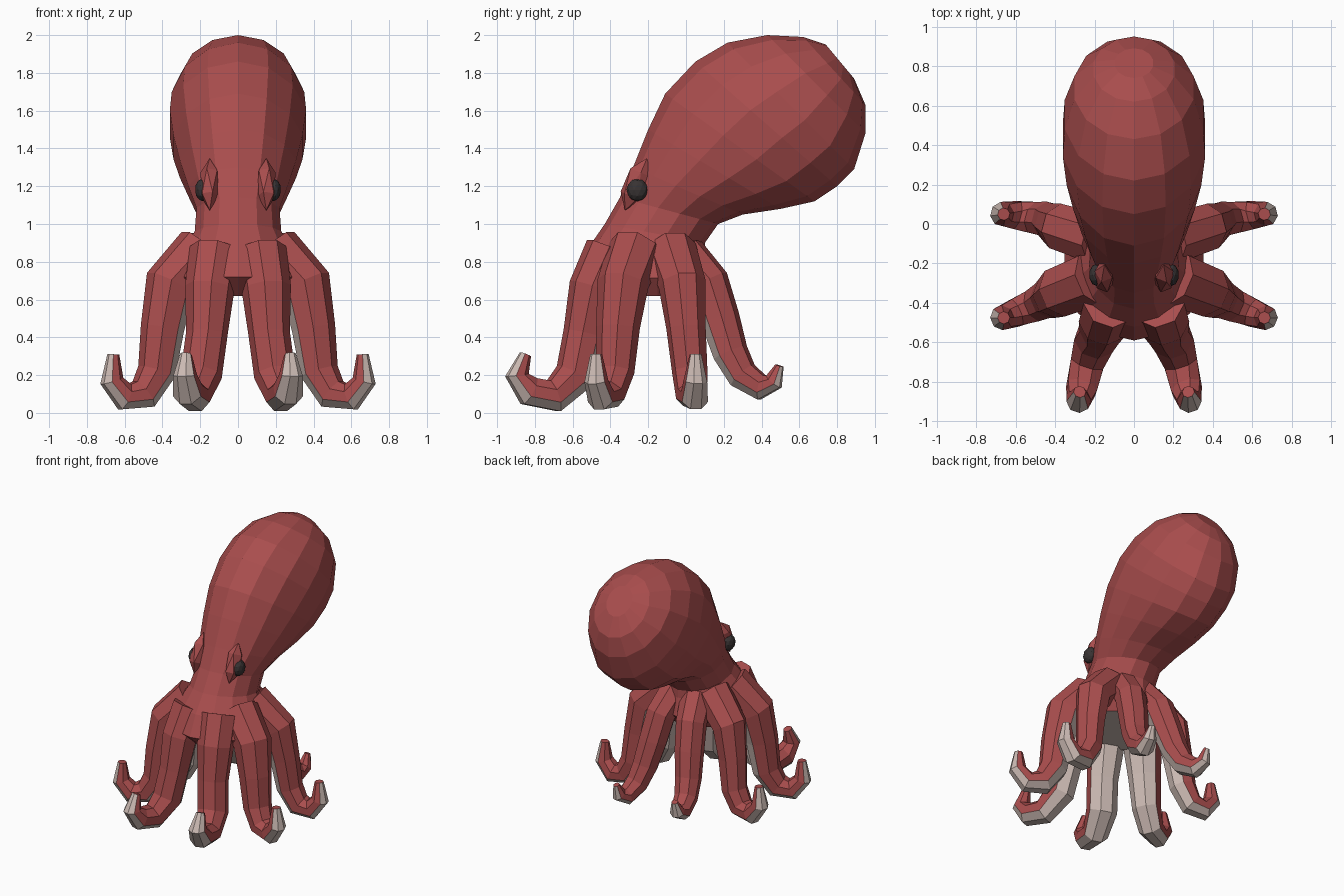
import bpy, bmesh, math
from mathutils import Vector

if "Cube" in bpy.data.objects:
    bpy.data.objects.remove(bpy.data.objects["Cube"])


def material(name, col):
    m = bpy.data.materials.new(name)
    m.diffuse_color = (*col, 1)
    m.use_nodes = True
    m.node_tree.nodes["Principled BSDF"].inputs["Base Color"].default_value = m.diffuse_color
    return m


RED = material("red skin", (0.40, 0.075, 0.075))
CREAM = material("cream underside", (0.60, 0.49, 0.45))
DARK = material("dark eye", (0.04, 0.033, 0.033))


def finish(name, bm, mats, mirror=False):
    bmesh.ops.recalc_face_normals(bm, faces=bm.faces)
    me = bpy.data.meshes.new(name)
    bm.to_mesh(me)
    bm.free()
    ob = bpy.data.objects.new(name, me)
    bpy.context.collection.objects.link(ob)
    for m in mats:
        me.materials.append(m)
    if mirror:
        ob.modifiers.new("mirror", 'MIRROR').use_mirror_merge = False
    return ob


def loft(bm, rings):
    """Skin a list of point rings; returns side faces as (ring, side, face)."""
    vs = [[bm.verts.new(p) for p in r] for r in rings]
    n = len(vs[0])
    out = []
    for i in range(len(vs) - 1):
        for j in range(n):
            k = (j + 1) % n
            out.append((i, j, bm.faces.new((vs[i][j], vs[i][k], vs[i + 1][k], vs[i + 1][j]))))
    return out, bm.faces.new(vs[0]), bm.faces.new(vs[-1])


# Body and mantle: front y, z / back y, z / half width
BODY = [
    (-0.48, 0.62, 0.06, 0.62, 0.29),
    (-0.59, 0.72, 0.13, 0.71, 0.36),
    (-0.52, 0.87, 0.10, 0.84, 0.30),
    (-0.43, 1.00, 0.10, 0.90, 0.235),
    (-0.35, 1.14, 0.17, 1.00, 0.225),
    (-0.28, 1.30, 0.30, 1.05, 0.27),
    (-0.20, 1.50, 0.50, 1.08, 0.315),
    (-0.11, 1.69, 0.68, 1.12, 0.35),
    (0.05, 1.86, 0.80, 1.20, 0.37),
    (0.22, 1.96, 0.89, 1.29, 0.36),
    (0.43, 2.00, 0.95, 1.48, 0.31),
    (0.62, 1.99, 0.95, 1.63, 0.21),
    (0.74, 1.95, 0.89, 1.77, 0.10),
]
bm = bmesh.new()
rings = []
for fy, fz, by, bz, rx in BODY:
    f, b = Vector((0, fy, fz)), Vector((0, by, bz))
    c, h = (f + b) / 2, (f - b) / 2
    rings.append([c + h * math.cos(a) + Vector((rx * math.sin(a), 0, 0))
                  for a in (2 * math.pi * j / 14 for j in range(14))])
_, base, _ = loft(bm, rings)
base.material_index = 1
finish("mantle", bm, [RED, CREAM])


# Arms: x, y, z, radius along each path, right side only, mirrored to the left
def arm(name, pts, n=8):
    P = [Vector(p[:3]) for p in pts]
    d = P[-1] - P[0]
    d.z = 0
    side = d.normalized().cross(Vector((0, 0, 1)))
    rings = []
    for i, p in enumerate(P):
        t = P[min(i + 1, len(P) - 1)] - P[max(i - 1, 0)]
        t = (t - side * t.dot(side)).normalized()
        under = t.cross(side)
        r = pts[i][3] * 1.05
        rings.append([p + under * r * math.cos(a) + side * r * math.sin(a)
                      for a in (2 * math.pi * (j + 0.5) / n for j in range(n))])
    bm = bmesh.new()
    faces, _, _ = loft(bm, rings)
    # underside strip is cream: the three faces nearest the inner side
    for i, j, f in faces:
        if i >= 1 and j in (n - 2, n - 1, 0):
            f.material_index = 1
    for v in bm.verts:
        v.co.z = max(v.co.z, 0)
    finish(name, bm, [RED, CREAM], True)


arm("front_arm", [
    (0.12, -0.40, 0.86, 0.13), (0.15, -0.49, 0.66, 0.125), (0.165, -0.54, 0.42, 0.105),
    (0.195, -0.585, 0.20, 0.105), (0.235, -0.70, 0.09, 0.088), (0.265, -0.83, 0.115, 0.08),
    (0.28, -0.895, 0.20, 0.06), (0.275, -0.85, 0.31, 0.03)])
arm("front_side_arm", [
    (0.19, -0.27, 0.86, 0.14), (0.36, -0.335, 0.68, 0.13), (0.40, -0.36, 0.45, 0.11),
    (0.43, -0.375, 0.22, 0.097), (0.50, -0.41, 0.10, 0.085), (0.60, -0.45, 0.085, 0.073),
    (0.668, -0.475, 0.17, 0.06), (0.66, -0.475, 0.31, 0.03)])
arm("rear_side_arm", [
    (0.17, -0.08, 0.86, 0.13), (0.36, -0.02, 0.68, 0.12), (0.40, 0.0, 0.45, 0.10),
    (0.43, 0.02, 0.22, 0.09), (0.50, 0.03, 0.10, 0.082), (0.60, 0.045, 0.085, 0.073),
    (0.668, 0.05, 0.17, 0.06), (0.66, 0.05, 0.31, 0.03)])
arm("back_arm", [
    (0.09, -0.01, 0.84, 0.11), (0.13, 0.12, 0.69, 0.105), (0.155, 0.18, 0.50, 0.10),
    (0.185, 0.235, 0.32, 0.09), (0.21, 0.30, 0.20, 0.08), (0.235, 0.40, 0.135, 0.068),
    (0.25, 0.465, 0.165, 0.05), (0.25, 0.495, 0.25, 0.022)])


# Eyes and brow ridges
def blob(name, loc, scale, mat, tilt=0):
    bm = bmesh.new()
    bmesh.ops.create_icosphere(bm, subdivisions=1 if mat is RED else 2, radius=1)
    for v in bm.verts:
        v.co = Vector((v.co.x * scale[0], v.co.y * scale[1], v.co.z * scale[2]))
        y, z = v.co.y, v.co.z
        v.co.y = y * math.cos(tilt) - z * math.sin(tilt)
        v.co.z = y * math.sin(tilt) + z * math.cos(tilt)
        v.co += Vector(loc)
    finish(name, bm, [mat], True)


blob("eye", (0.188, -0.258, 1.18), (0.04, 0.057, 0.06), DARK)
blob("brow", (0.15, -0.265, 1.21), (0.055, 0.07, 0.15), RED, -0.4)
